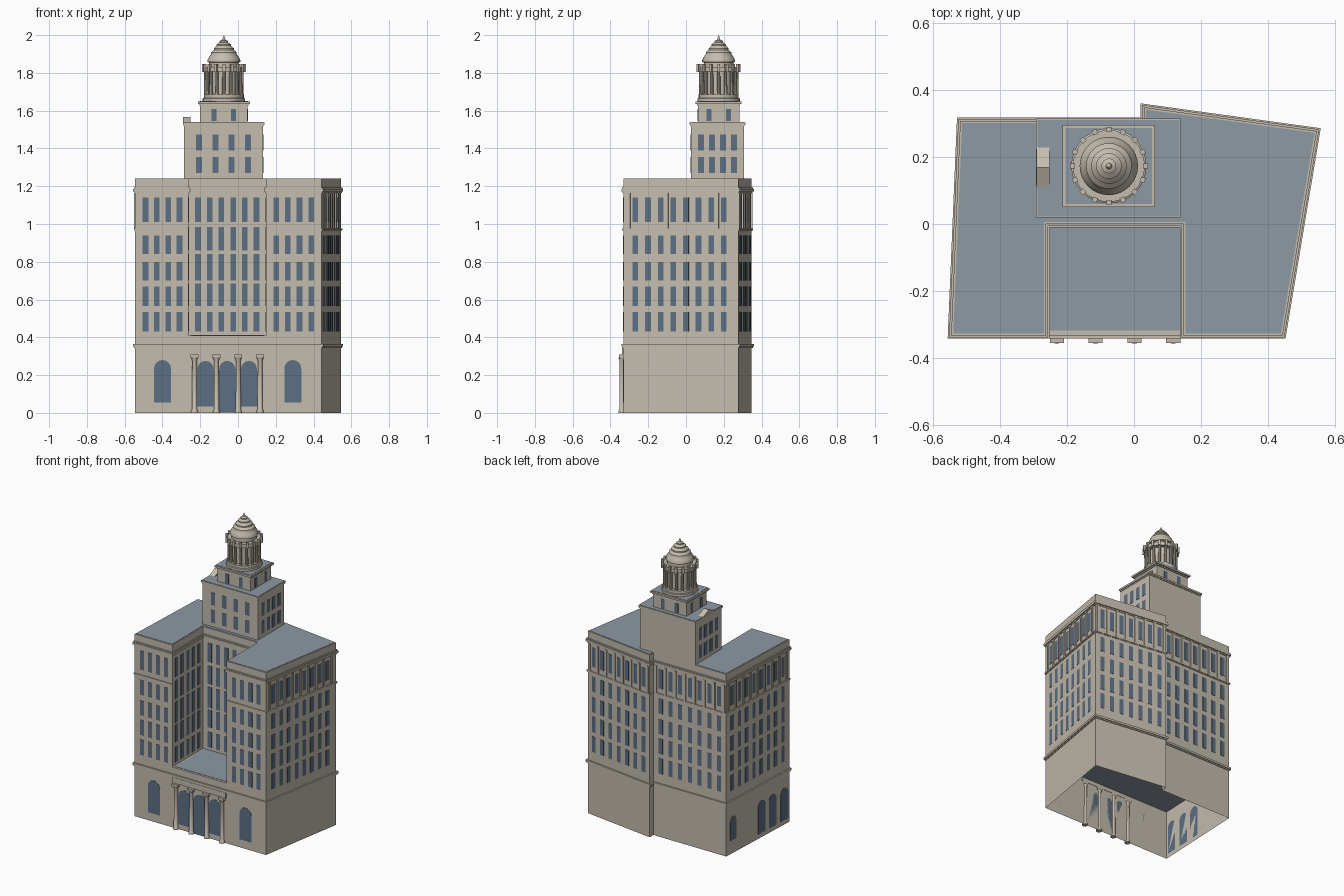
import bpy, bmesh, math
from mathutils import Vector, Matrix

if "Cube" in bpy.data.objects:
    bpy.data.objects.remove(bpy.data.objects["Cube"])


def material(name, rgb):
    m = bpy.data.materials.new(name)
    m.use_nodes = True
    m.diffuse_color = (*rgb, 1)
    m.node_tree.nodes["Principled BSDF"].inputs["Base Color"].default_value = (*rgb, 1)
    return m


STONE = material("warm stone", (0.56, 0.51, 0.43))
ROOF = material("grey blue roof", (0.27, 0.32, 0.37))
GLASS = material("blue window glass", (0.11, 0.16, 0.23))


def finish(name, bm, mat, smooth=False):
    bmesh.ops.recalc_face_normals(bm, faces=bm.faces)
    me = bpy.data.meshes.new(name)
    bm.to_mesh(me)
    bm.free()
    me.materials.append(mat)
    if smooth:
        me.shade_smooth()
        me.set_sharp_from_angle(angle=math.radians(35))
    ob = bpy.data.objects.new(name, me)
    bpy.context.collection.objects.link(ob)
    return ob


def extrude(bm, outline, vec, caps=True):
    a = [bm.verts.new(p) for p in outline]
    b = [bm.verts.new(Vector(p) + Vector(vec)) for p in outline]
    n = len(a)
    for i in range(n):
        j = (i + 1) % n
        bm.faces.new((a[i], a[j], b[j], b[i]))
    if caps:
        bm.faces.new(a[::-1])
        bm.faces.new(b)


def offset(poly, d, fixed=()):
    """Push each edge outwards by d, except the fixed edges."""
    pts, n = [], len(poly)
    for i in range(n):
        p = Vector(poly[i])
        e1 = (p - Vector(poly[i - 1])).normalized()
        e2 = (Vector(poly[(i + 1) % n]) - p).normalized()
        d1 = 0 if (i - 1) % n in fixed else d
        d2 = 0 if i in fixed else d
        n1, n2 = Vector((e1.y, -e1.x)), Vector((e2.y, -e2.x))
        det = n1.x * n2.y - n1.y * n2.x
        pts.append(p + Vector((d1 * n2.y - d2 * n1.y, d2 * n1.x - d1 * n2.x)) / det)
    return pts


def prism(name, poly, z0, z1, mat=STONE, caps=True):
    bm = bmesh.new()
    extrude(bm, [(p[0], p[1], z0) for p in poly], (0, 0, z1 - z0), caps)
    return finish(name, bm, mat)


def moulding(name, poly, z, layers, fixed=()):
    for k, (h, d) in enumerate(layers):
        prism(f"{name}_{k + 1}", offset(poly, d, fixed), z, z + h)
        z += h


def rect(x0, x1, y0, y1):
    return [(x0, y0), (x1, y0), (x1, y1), (x0, y1)]


def wall_plates(name, p, q, outlines, depth, mat=GLASS):
    """Thin plates on the wall p to q; outlines are (distance, height) loops."""
    p, q = Vector(p), Vector(q)
    u = (q - p).normalized()
    bm = bmesh.new()
    for loop in outlines:
        pts = [(p.x + u.x * s, p.y + u.y * s, z) for s, z in loop]
        extrude(bm, pts, (u.y * depth, -u.x * depth, 0))
    return finish(name, bm, mat)


def pane(s, w, z0, z1):
    return [(s - w / 2, z0), (s + w / 2, z0), (s + w / 2, z1), (s - w / 2, z1)]


def arch(s, w, z0, z1, steps=8):
    r = w / 2
    top = [(s + r * math.cos(math.pi * i / steps), z1 - r + r * math.sin(math.pi * i / steps))
           for i in range(steps + 1)]
    return [(s - r, z0), (s + r, z0)] + top


def spread(a, b, n):
    return [a + (b - a) * i / (n - 1) for i in range(n)]


def lathe(name, centre, profile, segs=32, mat=STONE):
    bm = bmesh.new()
    verts = [bm.verts.new((centre[0] + r, centre[1], z)) for r, z in profile]
    edges = [bm.edges.new(e) for e in zip(verts, verts[1:])]
    bmesh.ops.spin(bm, geom=verts + edges, cent=(*centre, 0), axis=(0, 0, 1),
                   angle=math.tau, steps=segs)
    bmesh.ops.remove_doubles(bm, verts=bm.verts, dist=1e-5)
    return finish(name, bm, mat, True)


# Main block: full footprint below, courtyard footprint above
FRONT_L, FRONT_R = (-0.545, -0.332), (0.443, -0.332)
COURT = [(-0.262, -0.332), (-0.262, 0.0), (0.147, 0.0), (0.147, -0.332)]
BACK = [(0.545, 0.277), (0.03, 0.348), (0.03, 0.307), (-0.518, 0.307)]
base = [FRONT_L, FRONT_R] + BACK
upper = [FRONT_L] + COURT + [FRONT_R] + BACK
prism("ground_floor_walls", base, 0, 0.345, caps=False)
prism("ground_floor_ceiling", offset(base, -0.004), 0.333, 0.338, ROOF)
moulding("ground_belt", base, 0.343, [(0.008, 0.005), (0.014, 0.01)])
prism("upper_floors", upper, 0.36, 1.24)
moulding("attic_belt", upper, 0.963, [(0.005, 0.003), (0.008, 0.006)], fixed=(1, 2, 3))
moulding("main_cornice", upper, 1.163, [(0.008, 0.004), (0.014, 0.01), (0.008, 0.006)])
prism("main_roof", offset(upper, -0.006), 1.239, 1.242, ROOF)

# Courtyard floor with its front parapet
prism("courtyard_base", rect(-0.262, 0.147, -0.332, 0), 0.36, 0.41)
prism("courtyard_floor", rect(-0.25, 0.138, -0.318, -0.002), 0.409, 0.412, ROOF)

# Window grids on every wall: name, ends, columns, first and last position
ROWS = [(0.43, 0.535), (0.565, 0.67), (0.70, 0.80), (0.84, 0.94), (1.01, 1.14)]
COURT_ROWS = [(0.43, 0.535), (0.565, 0.685), (0.70, 0.84), (0.86, 0.985), (1.01, 1.14)]
walls = [
    ("front_right_wing", FRONT_L, COURT[0], 4, 0.055, 0.235, ROWS),
    ("front_left_wing", COURT[3], FRONT_R, 4, 0.055, 0.24, ROWS),
    ("court_right", COURT[0], COURT[1], 5, 0.045, 0.287, COURT_ROWS),
    ("court_back", COURT[1], COURT[2], 6, 0.05, 0.36, COURT_ROWS),
    ("court_left", COURT[2], COURT[3], 5, 0.045, 0.287, COURT_ROWS),
    ("left_side", FRONT_R, BACK[0], 8, 0.065, 0.54, ROWS),
    ("back_left", BACK[0], BACK[1], 7, 0.05, 0.47, ROWS),
    ("back_right", BACK[2], BACK[3], 7, 0.055, 0.495, ROWS),
    ("right_side", BACK[3], FRONT_L, 8, 0.06, 0.575, ROWS),
]
for name, p, q, n, a, b, rows in walls:
    cols = spread(a, b, n)
    wall_plates(name + "_windows", p, q,
                [pane(s, 0.03, *z) for s in cols for z in rows], 0.002)
    # Attic pilasters between the windows of the outer side and back walls
    if "side" in name or "back_" in name:
        gap = cols[1] - cols[0]
        marks = [a - gap / 2 + gap * i for i in range(n + 1)]
        wall_plates(name + "_pilasters", p, q,
                    [pane(s, 0.014, 0.975, 1.164) for s in marks], 0.006, STONE)

# Ground floor arched openings
fx = FRONT_L[0]
front_arches = [arch(x - fx, 0.09, 0.055, 0.28) for x in (-0.40, 0.29)]
front_arches += [arch(x - fx, 0.085, z, 0.275)
                 for x, z in ((-0.172, 0.035), (-0.057, 0.005), (0.058, 0.035))]
wall_plates("front_arches", FRONT_L, FRONT_R, front_arches, 0.002)
side_arches = [arch(s, 0.075, 0.03, 0.25) for s in (0.36, 0.47, 0.59)]
wall_plates("right_side_arches", BACK[3], FRONT_L,
            side_arches + [arch(0.07, 0.06, 0.09, 0.25)], 0.002)

# Portico columns and lintel
for i, x in enumerate(spread(-0.23, 0.117, 4)):
    lathe(f"portico_column_{i + 1}", (x, -0.339),
          [(0, 0), (0.018, 0), (0.018, 0.012), (0.014, 0.018), (0.012, 0.275),
           (0.018, 0.292), (0, 0.292)], 16)
    prism(f"portico_capital_{i + 1}", rect(x - 0.021, x + 0.021, -0.354, -0.33), 0.29, 0.308)
prism("portico_lintel", rect(-0.257, 0.145, -0.339, -0.33), 0.308, 0.345)

# Square tower in two tiers
tower = rect(-0.285, 0.132, 0.026, 0.307)
prism("tower_lower", tower, 1.2, 1.53)
moulding("tower_cornice", tower, 1.518, [(0.008, 0.003), (0.012, 0.007)])
prism("tower_roof", offset(tower, 0.003), 1.537, 1.54, ROOF)
TOWER_ROWS = [(1.27, 1.355), (1.39, 1.475)]
for name, i in (("front", 0), ("left", 1), ("right", 3)):
    p, q = tower[i], tower[(i + 1) % 4]
    length = (Vector(q) - Vector(p)).length
    wall_plates(f"tower_{name}_windows", p, q,
                [pane(s, 0.032, *z) for s in spread(length * 0.19, length * 0.81, 4)
                 for z in TOWER_ROWS], 0.002)
CX, CY = -0.075, 0.173
tier = rect(CX - 0.125, CX + 0.125, CY - 0.109, CY + 0.109)
prism("tower_upper", tier, 1.53, 1.635)
moulding("tier_cornice", tier, 1.628, [(0.008, 0.005), (0.012, 0.013)])
prism("tier_roof", offset(tier, 0.004), 1.647, 1.65, ROOF)
for i in range(4):
    p, q = tier[i], tier[(i + 1) % 4]
    mid = (Vector(q) - Vector(p)).length / 2
    wall_plates(f"tier_windows_{i + 1}", p, q,
                [pane(mid + s, 0.026, 1.545, 1.61) for s in (-0.052, 0.052)], 0.002)

# Small gable on the tower's right edge
bm = bmesh.new()
extrude(bm, [(-0.291, 0.103, 1.537), (-0.291, 0.235, 1.537), (-0.291, CY - 0.004, 1.567)],
        (0.039, 0, 0))
finish("roof_gable", bm, STONE)

# Round lantern with stepped dome
lathe("lantern", (CX, CY), [
    (0.112, 1.648), (0.112, 1.665), (0.106, 1.668), (0.106, 1.685), (0.08, 1.685),
    (0.08, 1.808), (0.107, 1.808), (0.107, 1.832), (0.078, 1.832), (0.078, 1.855),
    (0.087, 1.858), (0.087, 1.868), (0.078, 1.885), (0.068, 1.9), (0.068, 1.908),
    (0.053, 1.922), (0.053, 1.93), (0.038, 1.944), (0.038, 1.951), (0.022, 1.962),
    (0.022, 1.969), (0.009, 1.975), (0.006, 1.985), (0, 2.0)])
bm = bmesh.new()
blocks = bmesh.new()
for i in range(16):
    turn = Matrix.Translation((CX, CY, 0)) @ Matrix.Rotation(math.tau * i / 16, 4, "Z")
    bmesh.ops.create_cone(bm, cap_ends=True, segments=10, radius1=0.0095, radius2=0.008,
                          depth=0.125, matrix=turn @ Matrix.Translation((0.096, 0, 1.747)))
    bmesh.ops.create_cube(blocks, size=1, matrix=turn @ Matrix.Translation((0.109, 0, 1.826))
                          @ Matrix.Diagonal((0.015, 0.015, 0.04, 1)))
finish("lantern_columns", bm, STONE, True)
finish("lantern_blocks", blocks, STONE)
